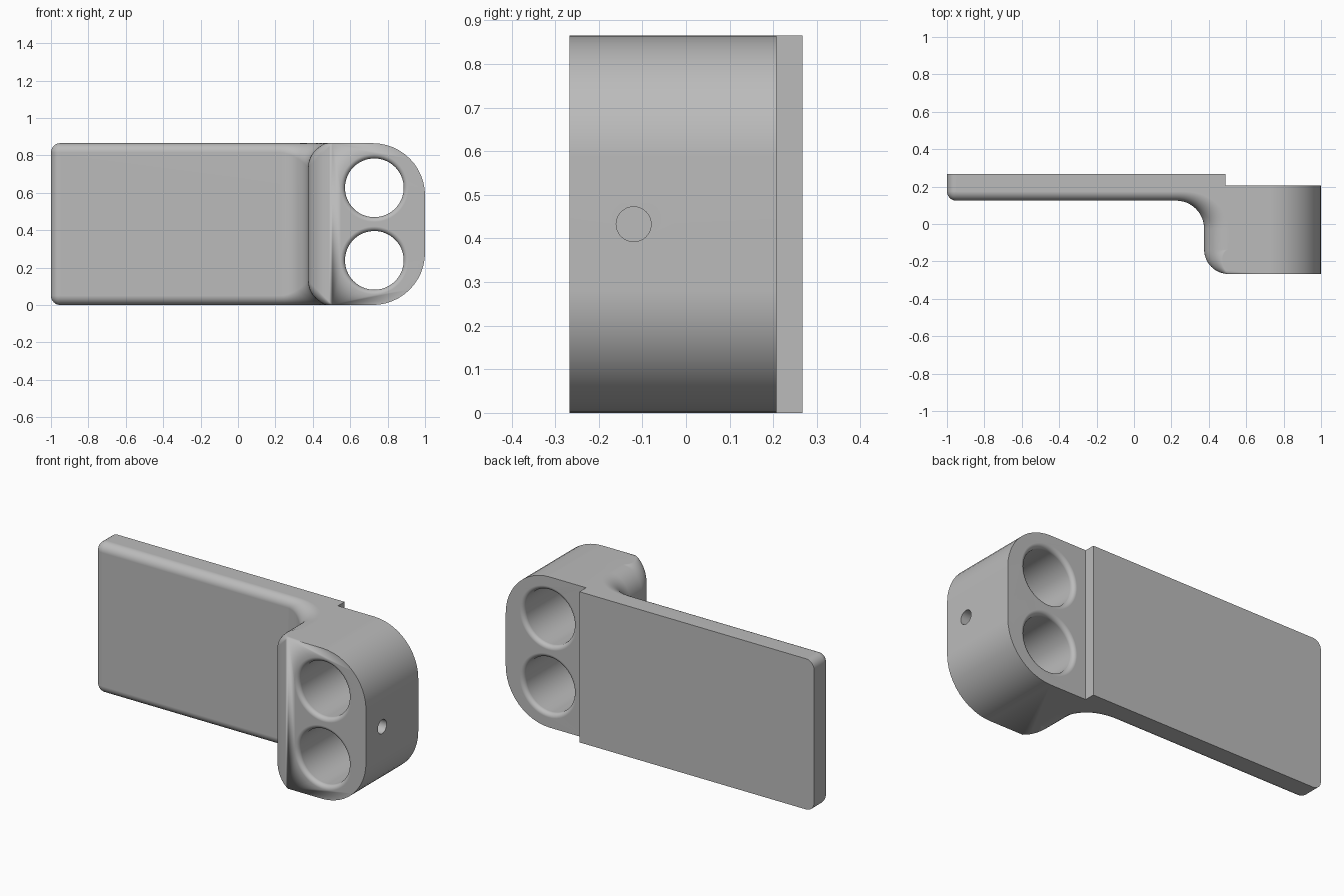
import bpy, bmesh
from math import sin, cos, pi, radians
from mathutils import Vector

cube = bpy.data.objects.get("Cube")
if cube:
    bpy.data.objects.remove(cube)

HEIGHT = 0.865
MID = HEIGHT / 2
STEPS = 12

grey = bpy.data.materials.new("plain_grey")
grey.use_nodes = True
grey.diffuse_color = (0.5, 0.5, 0.5, 1)
grey.node_tree.nodes["Principled BSDF"].inputs["Base Color"].default_value = (0.5, 0.5, 0.5, 1)


def loft(name, stations):
    """Join a closed loop of point rows into a solid, capped at both row ends."""
    bm = bmesh.new()
    rows = [[bm.verts.new(p) for p in row] for row in stations]
    for a, b in zip(rows, rows[1:] + rows[:1]):
        for i in range(len(a) - 1):
            bm.faces.new((a[i], b[i], b[i + 1], a[i + 1]))
    bm.faces.new([row[0] for row in rows])
    bm.faces.new([row[-1] for row in rows])
    bmesh.ops.remove_doubles(bm, verts=bm.verts, dist=0.0002)
    bmesh.ops.dissolve_degenerate(bm, edges=bm.edges, dist=0.0002)
    bmesh.ops.recalc_face_normals(bm, faces=bm.faces)
    mesh = bpy.data.meshes.new(name)
    bm.to_mesh(mesh)
    bm.free()
    mesh.materials.append(grey)
    obj = bpy.data.objects.new(name, mesh)
    bpy.context.collection.objects.link(obj)
    return obj


def section(x, y, nx, ny, r):
    """Upright row at a plan point, rounded inwards by r at bottom and top."""
    row = []
    for i in range(STEPS + 1):
        a = pi / 2 * i / STEPS
        inset = r * (1 - sin(a))
        row.append(Vector((x - nx * inset, y - ny * inset, r * (1 - cos(a)))))
    return row + [Vector((p.x, p.y, HEIGHT - p.z)) for p in reversed(row)]


def plan_arc(cx, cy, radius, start, end, edge, side=1):
    """Sections around a plan arc; side is -1 where the arc is hollow."""
    rows = []
    for i in range(STEPS + 1):
        t = i / STEPS
        a = radians(start + (end - start) * t)
        rows.append(section(cx + radius * cos(a), cy + radius * sin(a),
                            side * cos(a), side * sin(a), edge(t)))
    return rows


# Plate end and front, blending into the thick block
SMALL, BIG, ROUND_END = 0.05, 0.13, 0.28
path = [section(-1, 0.267, -1, 0, SMALL)]
path += plan_arc(-0.95, 0.175, SMALL, 180, 270, lambda t: SMALL)
path += plan_arc(0.225, -0.025, 0.15, 90, 0,
                 lambda t: SMALL + (BIG - SMALL) * t * t * (3 - 2 * t), -1)
path += plan_arc(0.505, -0.137, BIG, 180, 270, lambda t: BIG * cos(t * pi / 2))
# Rounded block end and the step at the back
path += [section(1, -0.267, 1, 0, ROUND_END),
         section(1, 0.207, 1, 0, ROUND_END),
         section(0.49, 0.207, 0, 1, 0),
         section(0.49, 0.267, 0, 1, 0)]
bracket = loft("bracket_body", path)


def round_cutter(name, profile, place, sides):
    """Turned cutter from (radius, depth) pairs."""
    turns = [2 * pi * i / sides for i in range(sides)]
    cutter = loft(name, [[place(r * cos(a), r * sin(a), h) for r, h in profile]
                         for a in turns])
    cutter.hide_render = True
    cutter.hide_set(True)
    cut = bracket.modifiers.new(name, "BOOLEAN")
    cut.operation = "DIFFERENCE"
    cut.solver = "EXACT"
    cut.object = cutter


# Two large through holes with rounded rims
BORE, RIM = 0.157, 0.025
rim = [(BORE + RIM * (1 - sin(a)), RIM * (1 - cos(a)))
       for a in [pi / 2 * i / 6 for i in range(7)]]
bore = [(BORE + RIM, -0.05)] + rim
bore = ([(r, -0.267 + h) for r, h in bore]
        + [(r, 0.207 - h) for r, h in reversed(bore)])
for label, z in (("lower", MID - 0.194), ("upper", MID + 0.194)):
    round_cutter(label + "_hole_cutter", bore,
                 lambda u, v, h, z=z: Vector((0.729 + u, h, z + v)), 64)

# Small blind hole in the end
round_cutter("pin_hole_cutter", [(0.04, 0.8), (0.04, 1.1)],
             lambda u, v, h: Vector((h, -0.12 + u, MID + v)), 32)

# Bake the cuts, then shade
bpy.ops.object.select_all(action="DESELECT")
bpy.context.view_layer.objects.active = bracket
bracket.select_set(True)
for m in list(bracket.modifiers):
    cutter = m.object
    bpy.ops.object.modifier_apply(modifier=m.name)
    bpy.data.objects.remove(cutter)
bpy.ops.object.shade_smooth_by_angle(angle=radians(30))
weighted = bracket.modifiers.new("clean_shading", "WEIGHTED_NORMAL")
weighted.keep_sharp = True
